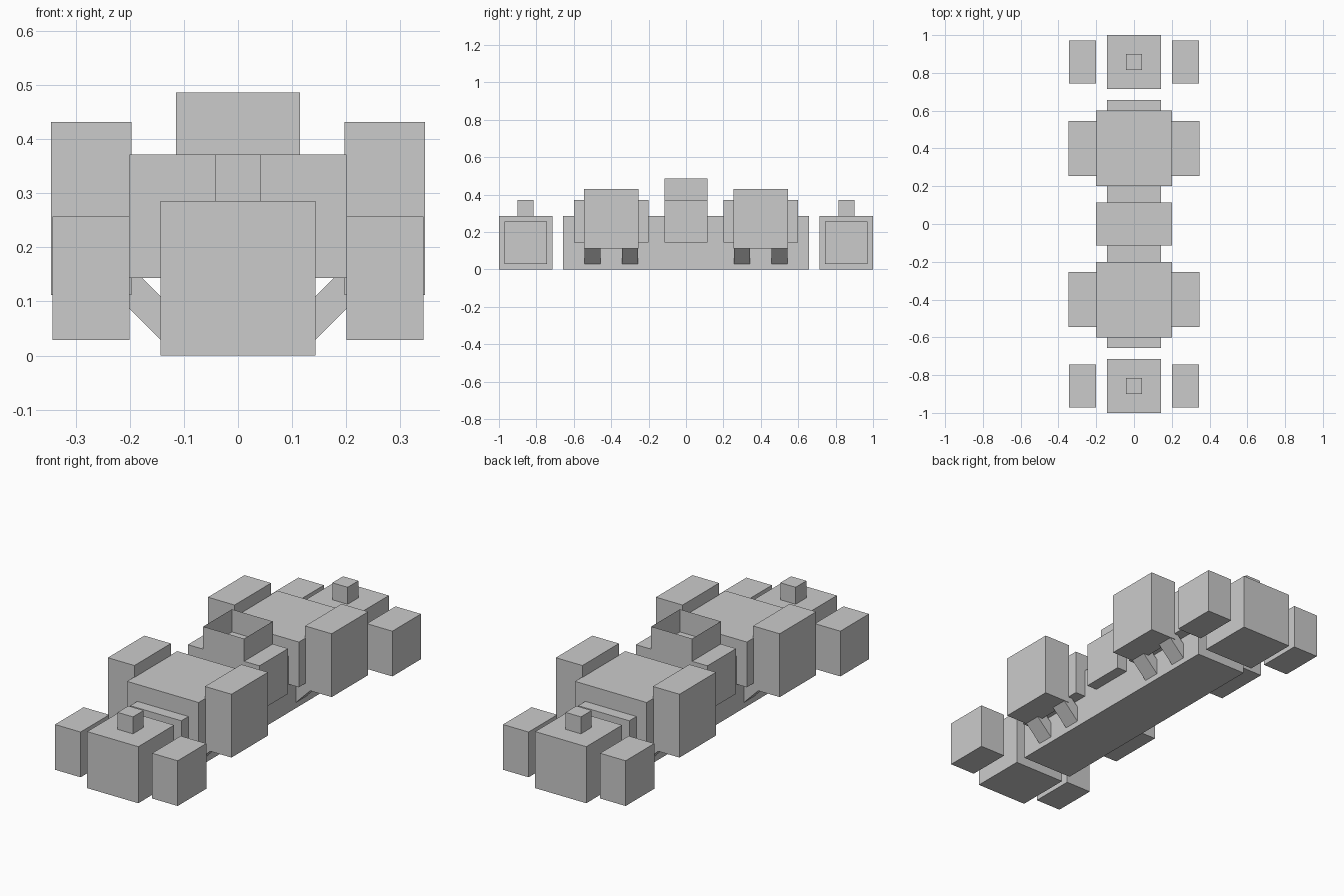
import bpy, bmesh

if "Cube" in bpy.data.objects:
    bpy.data.objects.remove(bpy.data.objects["Cube"])

U = 1 / 35  # the model sits on a 70-unit long grid


def finish(name, bm):
    bmesh.ops.recalc_face_normals(bm, faces=bm.faces)
    mesh = bpy.data.meshes.new(name)
    bm.to_mesh(mesh)
    bm.free()
    obj = bpy.data.objects.new(name, mesh)
    bpy.context.collection.objects.link(obj)
    return obj


def prism(name, profile, y0, y1):
    """Extrude an x/z profile (grid units) from y0 to y1."""
    bm = bmesh.new()
    face = bm.faces.new([bm.verts.new((x * U, y0 * U, z * U)) for x, z in profile])
    ext = bmesh.ops.extrude_face_region(bm, geom=[face])
    verts = [v for v in ext["geom"] if isinstance(v, bmesh.types.BMVert)]
    bmesh.ops.translate(bm, verts=verts, vec=(0, (y1 - y0) * U, 0))
    return finish(name, bm)


def box(name, x0, x1, y0, y1, z0, z1):
    return prism(name, [(x0, z0), (x1, z0), (x1, z1), (x0, z1)], y0, y1)


# long base and centre block
box("base", -5, 5, -23, 23, 0, 10)
box("centre_block", -7, 7, -4, 4, 5, 13)

# open-topped collar with thin walls
bm = bmesh.new()
corners = [(-4, -4), (4, -4), (4, 4), (-4, 4)]
low = [bm.verts.new((x * U, y * U, 13 * U)) for x, y in corners]
top = [bm.verts.new((x * U, y * U, 17 * U)) for x, y in corners]
for i in range(4):
    j = (i + 1) % 4
    bm.faces.new((low[i], low[j], top[j], top[i]))
finish("open_collar", bm)

for sy, end in ((-1, "front"), (1, "back")):
    def span(a, b):
        return sorted((sy * a, sy * b))

    # body block, end block and its knob
    box(f"{end}_body", -7, 7, *span(7, 21), 5, 13)
    box(f"{end}_end_block", -5, 5, *span(25, 35), 0, 10)
    box(f"{end}_knob", -1.5, 1.5, *span(28.5, 31.5), 10, 13)

    for sx, side in ((-1, "left"), (1, "right")):
        # side pods and end pods
        box(f"{end}_{side}_pod", *sorted((sx * 6.9, sx * 12.1)), *span(8.9, 19.1), 3.9, 15.1)
        box(f"{end}_{side}_end_pod", *sorted((sx * 7, sx * 12)), *span(26, 34), 1, 9)

        # slanted struts from the base up into the pods
        strut = [(5, 1), (8.5, 4.5), (7.09, 5.91), (5, 3.83)]
        for n, y in enumerate((9, 16)):
            prism(f"{end}_{side}_strut_{n + 1}", [(sx * x, z) for x, z in strut], *span(y, y + 3))
